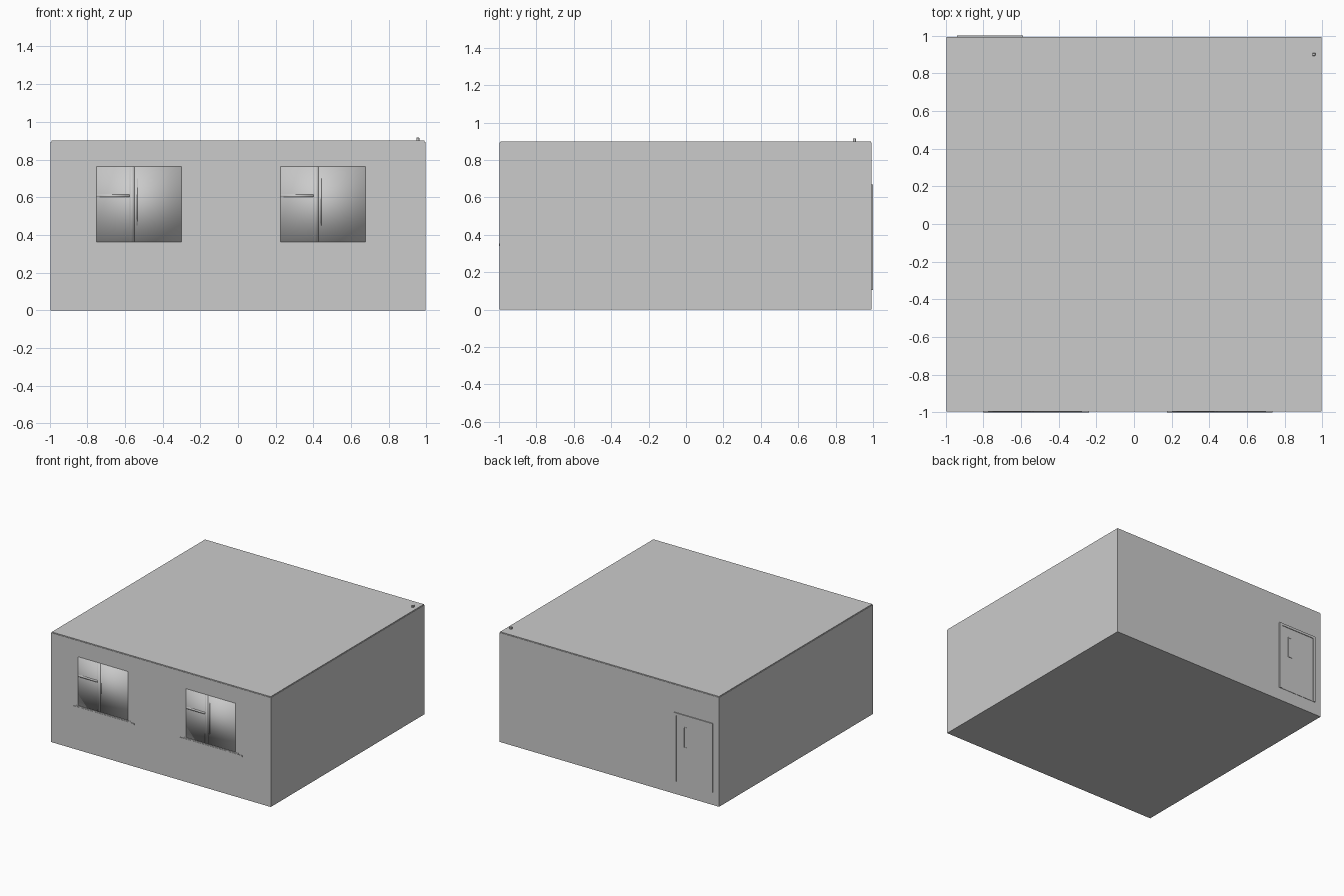
import bpy, bmesh, math

if "Cube" in bpy.data.objects:
    bpy.data.objects.remove(bpy.data.objects["Cube"])

X, Y0, Y1, T = 0.994, -0.996, 0.992, 0.03   # wall faces and thickness
H, FLOOR = 0.90, 0.09


def box(name, x, y, z, smooth=False, bevel=0.0):
    bm = bmesh.new()
    bmesh.ops.create_cube(bm, size=1)
    for v in bm.verts:
        for i, (a, b) in enumerate((x, y, z)):
            v.co[i] = a if v.co[i] < 0 else b
    if bevel:
        bmesh.ops.bevel(bm, geom=bm.edges[:], offset=bevel, segments=1, affect='EDGES')
    for f in bm.faces:
        f.smooth = smooth
    me = bpy.data.meshes.new(name)
    bm.to_mesh(me)
    bm.free()
    ob = bpy.data.objects.new(name, me)
    bpy.context.collection.objects.link(ob)
    return ob


def cut(target, cutter):
    m = target.modifiers.new("cut", 'BOOLEAN')
    m.operation, m.solver, m.object = 'DIFFERENCE', 'EXACT', cutter
    cutter.hide_render = True
    cutter.hide_set(True)
    cutter.display_type = 'WIRE'


# Room shell: solid base with a hollow room above the floor level
walls = box("walls_and_floor", (-X, X), (Y0, Y1), (0, H - 0.006))
cut(walls, box("room_cutter", (-X + T, X - T), (Y0 + T, Y1 - T), (FLOOR, 2)))

# Roof slab, set in very slightly from the walls
box("roof", (-X + 0.004, X - 0.004), (Y0 + 0.004, Y1 - 0.004), (H - 0.006, H))

# Windows: smooth glazed pane, glazing bars, handle and sill
for label, x0 in (("left", -0.75), ("right", 0.226)):
    x1, z0, z1 = x0 + 0.45, 0.36, 0.763
    cut(walls, box(label + "_window_cutter", (x0, x1), (-1.2, -0.9), (z0, z1)))
    box(label + "_window_pane", (x0, x1), (Y0 + 0.002, Y0 + T), (z0, z1), True)
    yb = (Y0 - 0.001, Y0 + 0.02)
    box(label + "_window_mullion", (x0 + 0.175, x0 + 0.2), yb, (z0, z1), True)
    box(label + "_window_transom", (x0, x0 + 0.175), yb, (0.60, 0.615), True)
    box(label + "_window_handle", (x0 + 0.211, x0 + 0.216),
        (Y0 - 0.001, Y0 + 0.01), (0.45, 0.70), True)
    box(label + "_sill_top", (x0 - 0.025, x1 + 0.025), (Y0 - 0.002, Y0 + 0.02), (0.352, 0.362))
    box(label + "_sill", (x0 - 0.05, x1 + 0.06), (-1.0, Y0 + 0.02), (0.34, 0.353))

# Back door: leaf, frame and narrow vision panel
dx0, dx1, dz0, dz1 = -0.94, -0.59, 0.105, 0.668
yf = (Y1 - 0.01, 1.0)
box("door_leaf", (dx0 + 0.02, dx1 - 0.02), (Y1 - 0.01, Y1 + 0.003), (dz0, dz1 - 0.02))
for side, a in (("left", dx0), ("right", dx1 - 0.02)):
    box("door_jamb_" + side, (a, a + 0.02), yf, (dz0, dz1 - 0.02))
box("door_head", (dx0, dx1), yf, (dz1 - 0.02, dz1))
px0, px1, pz0, pz1 = -0.712, -0.675, 0.40, 0.57
for i, (x, z) in enumerate((((px0, px0 + 0.006), (pz0, pz1)),
                            ((px1 - 0.006, px1), (pz0, pz1)),
                            ((px0 + 0.006, px1 - 0.006), (pz0, pz0 + 0.006)),
                            ((px0 + 0.006, px1 - 0.006), (pz1 - 0.006, pz1)))):
    box("door_panel_trim_%d" % i, x, (Y1, Y1 + 0.006), z)

# Small fitting on the roof
box("roof_fitting", (0.946, 0.962), (0.892, 0.908), (H - 0.002, 0.916), bevel=0.002)
